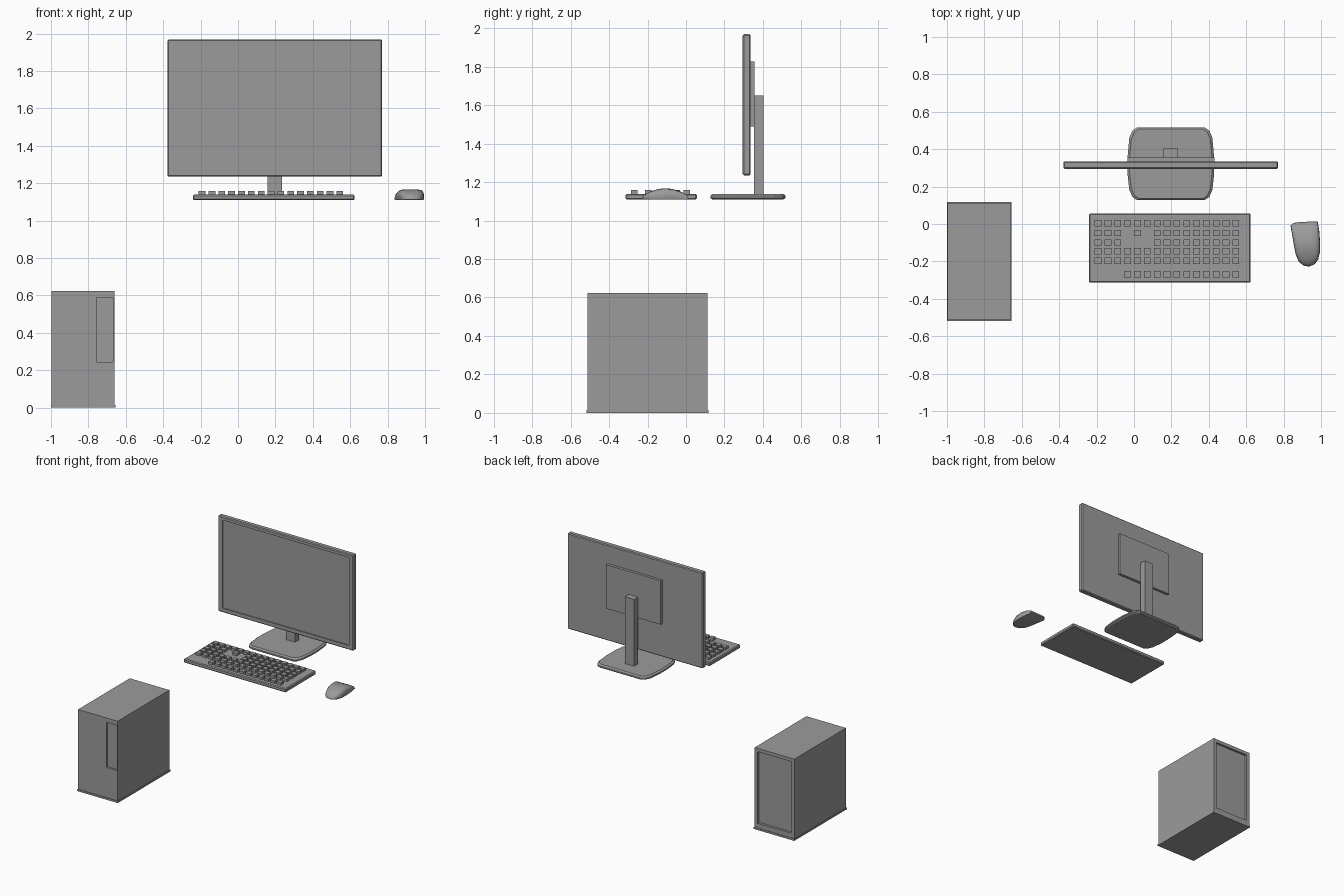
import bpy, bmesh, math
from mathutils import Vector

cube = bpy.data.objects.get("Cube")
if cube:
    bpy.data.objects.remove(cube, do_unlink=True)

grey = bpy.data.materials.new("plain_grey")
grey.use_nodes = True
GREY = (0.33, 0.33, 0.33, 1)
grey.diffuse_color = GREY
grey.node_tree.nodes["Principled BSDF"].inputs["Base Color"].default_value = GREY


def finish(name, bm):
    bmesh.ops.recalc_face_normals(bm, faces=bm.faces)
    mesh = bpy.data.meshes.new(name)
    bm.to_mesh(mesh)
    bm.free()
    mesh.materials.append(grey)
    obj = bpy.data.objects.new(name, mesh)
    bpy.context.collection.objects.link(obj)
    return obj


def add_box(bm, x, y, z):
    """Box from (min, max) ranges on each axis."""
    verts = bmesh.ops.create_cube(bm, size=1)["verts"]
    for v in verts:
        v.co = Vector([(a + b) / 2 + c * (b - a) for c, (a, b) in zip(v.co, (x, y, z))])


def box(name, x, y, z, bevel=0):
    bm = bmesh.new()
    add_box(bm, x, y, z)
    if bevel:
        bmesh.ops.bevel(bm, geom=bm.edges[:], offset=bevel, segments=1, affect='EDGES')
    return finish(name, bm)


def recess(obj, x, y, z):
    """Sink a rectangular pocket into an object."""
    cutter = box("cutter", x, y, z)
    cutter.hide_render = True
    mod = obj.modifiers.new("pocket", 'BOOLEAN')
    mod.operation = 'DIFFERENCE'
    mod.solver = 'EXACT'
    mod.object = cutter
    bpy.context.view_layer.objects.active = obj
    bpy.ops.object.modifier_apply(modifier=mod.name)
    bpy.data.objects.remove(cutter, do_unlink=True)


def loft(name, rings):
    """Skin a stack of equal-length rings and cap both ends."""
    bm = bmesh.new()
    rows = [[bm.verts.new(p) for p in ring] for ring in rings]
    n = len(rows[0])
    for low, high in zip(rows, rows[1:]):
        for i in range(n):
            j = (i + 1) % n
            bm.faces.new((low[i], low[j], high[j], high[i]))
    bm.faces.new(rows[0])
    bm.faces.new(rows[-1])
    return finish(name, bm)


def smooth(obj, degrees):
    bpy.ops.object.select_all(action='DESELECT')
    obj.select_set(True)
    bpy.context.view_layer.objects.active = obj
    bpy.ops.object.shade_smooth_by_angle(angle=math.radians(degrees))


# Computer tower with front handle pocket and rear panel
tower = box("tower_case", (-0.997, -0.661), (-0.513, 0.113), (0.01, 0.624))
recess(tower, (-0.757, -0.667), (-0.6, -0.498), (0.245, 0.59))
recess(tower, (-0.972, -0.686), (0.095, 0.2), (0.05, 0.598))
box("tower_foot", (-1, -0.656), (-0.518, 0.117), (0, 0.014))

# Monitor
monitor = box("monitor_frame", (-0.377, 0.771), (0.295, 0.335), (1.235, 1.969), 0.006)
recess(monitor, (-0.338, 0.733), (0.2, 0.303), (1.268, 1.942))
box("monitor_back_plate", (-0.035, 0.43), (0.333, 0.356), (1.49, 1.826))
box("monitor_column", (0.158, 0.236), (0.354, 0.403), (1.13, 1.65))

# Stand foot: softly bulging rounded square with tapered rim
half = [(0.18, 0.195), (0.205, 0.178), (0.222, 0.14), (0.232, 0.03),
        (0.232, -0.05), (0.222, -0.14), (0.205, -0.178), (0.18, -0.195)]
outline = half + [(-x, y) for x, y in reversed(half)]
foot_rings = [[(0.197 + x * s, 0.322 + y * s, z) for x, y in outline]
              for s, z in ((0.95, 1.11), (1, 1.117), (1, 1.128), (0.95, 1.138))]
loft("monitor_foot", foot_rings)

# Keyboard slab
box("keyboard_base", (-0.241, 0.624), (-0.314, 0.056), (1.109, 1.139), 0.006)

# Keys in one grid, with the gaps left out
bm = bmesh.new()
row_y = (0.004, -0.048, -0.099, -0.145, -0.196, -0.268)
gaps = {1: {3, 5}, 2: {3, 4, 5}, 5: {0, 1, 2}}
for r, y in enumerate(row_y):
    for c in range(15):
        if c not in gaps.get(r, ()):
            x = -0.192 + c * 0.0526
            add_box(bm, (x - 0.018, x + 0.018), (y - 0.017, y + 0.017), (1.135, 1.158))
finish("keyboard_keys", bm)

# Mouse: tapered shell with a crown that falls toward both ends
mouse_outline = [(0.85, 0.005), (0.885, 0.01), (0.945, 0.013), (0.982, 0.013),
                 (0.991, -0.04), (0.995, -0.1), (0.994, -0.15), (0.985, -0.19),
                 (0.965, -0.216), (0.935, -0.228), (0.905, -0.222), (0.88, -0.2),
                 (0.864, -0.16), (0.854, -0.11), (0.844, -0.05), (0.837, -0.01)]
centre = (0.918, -0.107)


def mouse_ring(scale, lift):
    ring = []
    for px, py in mouse_outline:
        x = centre[0] + (px - centre[0]) * scale
        y = centre[1] + (py - centre[1]) * scale
        crown = 0.058 * (1 - 0.6 * ((y - centre[1]) / 0.12) ** 2)
        ring.append((x, y, 1.109 + crown * lift))
    return ring


mouse = loft("mouse", [mouse_ring(s, h) for s, h in
                       ((0.96, 0), (1, 0.12), (0.98, 0.55), (0.92, 0.8),
                        (0.82, 0.92), (0.6, 0.98), (0.3, 1), (0.05, 1))])
smooth(mouse, 40)
